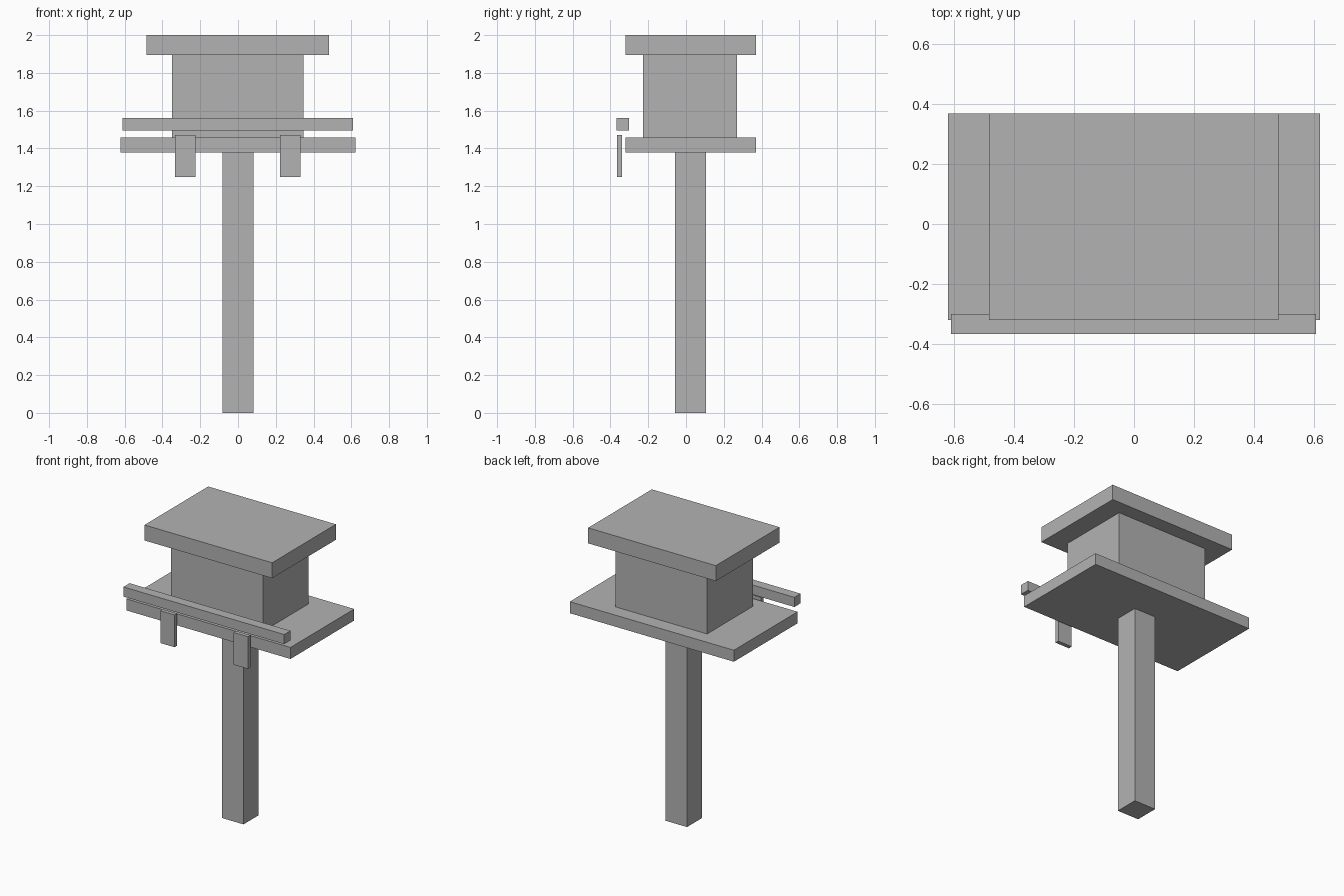
import bpy
import bmesh
from mathutils import Vector

if "Cube" in bpy.data.objects:
    bpy.data.objects.remove(bpy.data.objects["Cube"])

# One plain grey for the whole model
grey = bpy.data.materials.new("plain grey")
grey.diffuse_color = (0.45, 0.45, 0.45, 1)
grey.use_nodes = True
grey.node_tree.nodes["Principled BSDF"].inputs["Base Color"].default_value = grey.diffuse_color


def box(name, x, y, z):
    """Flat-faced box from (min, max) ranges on each axis."""
    low, high = (Vector(c) for c in zip(x, y, z))
    bm = bmesh.new()
    bmesh.ops.create_cube(bm, size=1)
    bmesh.ops.scale(bm, vec=high - low, verts=bm.verts)
    mesh = bpy.data.meshes.new(name)
    bm.to_mesh(mesh)
    bm.free()
    mesh.materials.append(grey)
    obj = bpy.data.objects.new(name, mesh)
    obj.location = (low + high) / 2
    bpy.context.collection.objects.link(obj)
    return obj


# Post, platform, house body and flat roof
box("post", (-0.082, 0.082), (-0.058, 0.106), (0, 1.378))
box("platform", (-0.622, 0.622), (-0.32, 0.37), (1.378, 1.457))
box("house_body", (-0.349, 0.347), (-0.227, 0.27), (1.457, 1.894))
box("roof", (-0.485, 0.483), (-0.32, 0.37), (1.894, 2.0))

# Front rail with two hanging slats below it
box("front_rail", (-0.611, 0.608), (-0.368, -0.301), (1.494, 1.56))
for side, x in (("left", -0.279), ("right", 0.276)):
    box(side + "_slat", (x - 0.054, x + 0.054), (-0.365, -0.338), (1.249, 1.47))
